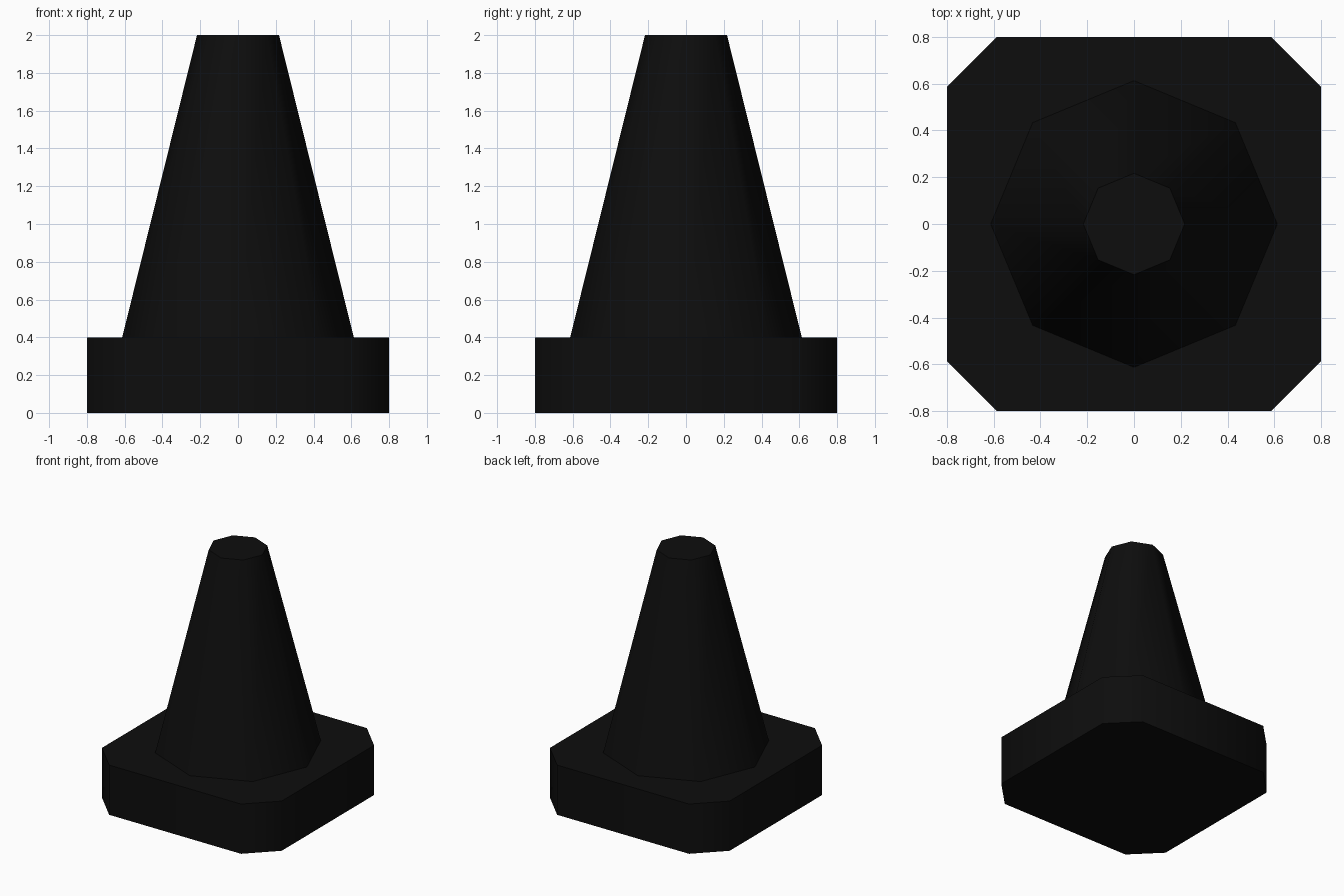
import bpy, bmesh, math

if "Cube" in bpy.data.objects:
    bpy.data.objects.remove(bpy.data.objects["Cube"])

black = bpy.data.materials.new("near_black")
black.diffuse_color = (0.004, 0.004, 0.004, 1)
black.use_nodes = True
black.node_tree.nodes["Principled BSDF"].inputs["Base Color"].default_value = black.diffuse_color


def frustum(name, lower, upper, z0, z1):
    """Closed solid between two outlines with equal point counts."""
    bm = bmesh.new()
    a = [bm.verts.new((x, y, z0)) for x, y in lower]
    b = [bm.verts.new((x, y, z1)) for x, y in upper]
    n = len(a)
    bm.faces.new(a[::-1])
    bm.faces.new(b)
    for i in range(n):
        j = (i + 1) % n
        bm.faces.new((a[i], a[j], b[j], b[i]))
    bmesh.ops.recalc_face_normals(bm, faces=bm.faces)
    # Soft 45 degree side edges, crisp rims
    for f in bm.faces:
        f.smooth = True
    for e in bm.edges:
        e.smooth = e.calc_face_angle() < math.radians(50)
    me = bpy.data.meshes.new(name)
    bm.to_mesh(me)
    bm.free()
    me.materials.append(black)
    ob = bpy.data.objects.new(name, me)
    bpy.context.collection.objects.link(ob)
    return ob


def octagon(r):
    return [(r * math.cos(k * math.pi / 4), r * math.sin(k * math.pi / 4)) for k in range(8)]


# Square foot with cut corners
s, c = 0.8, 0.587
foot = [(s, -c), (s, c), (c, s), (-c, s), (-s, c), (-s, -c), (-c, -s), (c, -s)]
frustum("base_plate", foot, foot, 0, 0.4)

# Eight-sided tapering cone
frustum("cone_body", octagon(0.613), octagon(0.217), 0.4, 2.0)
